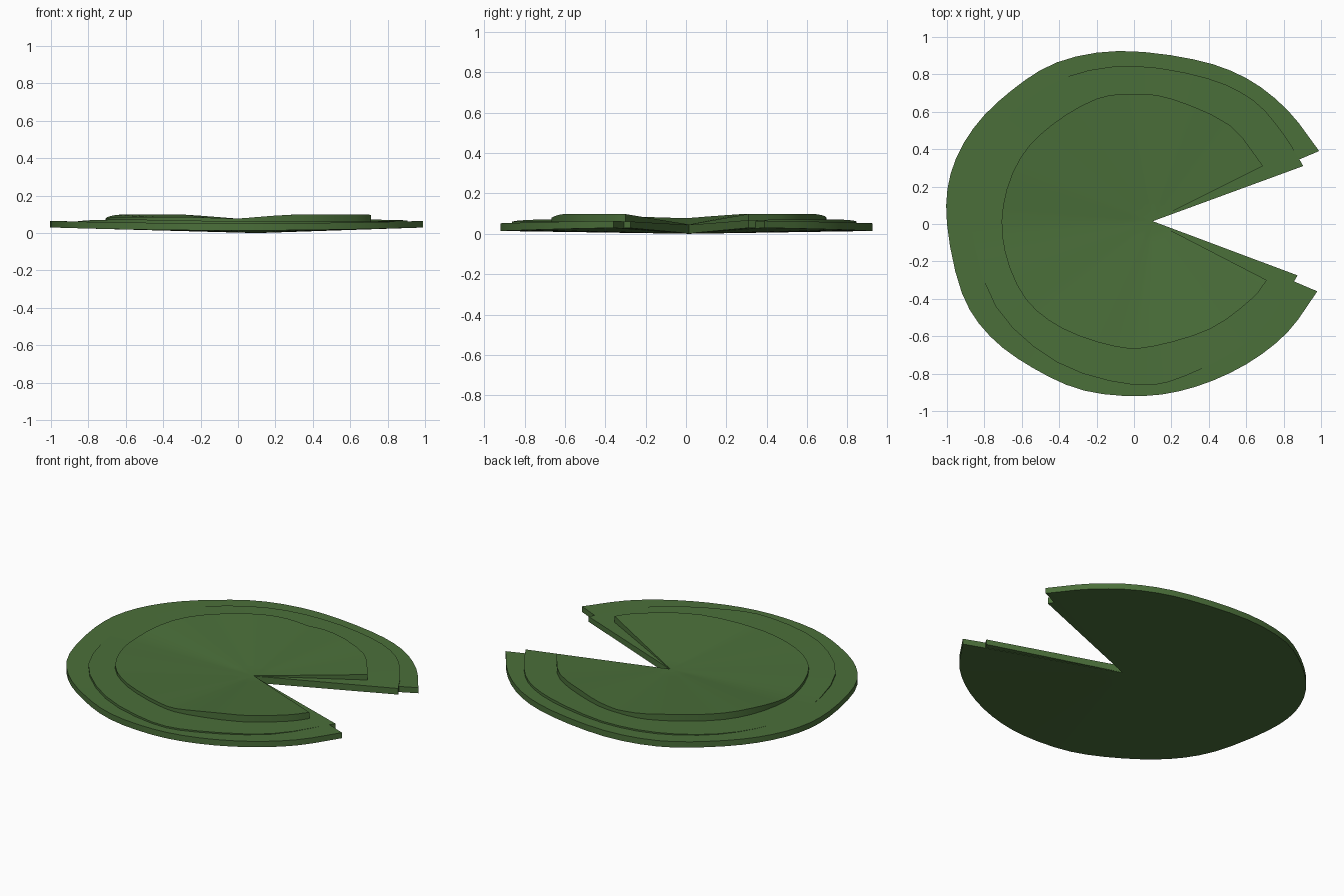
import bpy
import bmesh
import math
from mathutils import Vector

default_cube = bpy.data.objects.get("Cube")
if default_cube:
    bpy.data.objects.remove(default_cube, do_unlink=True)

# One flat leaf colour
leaf_green = bpy.data.materials.new("leaf_green")
leaf_green.use_nodes = True
colour = (0.07, 0.16, 0.042, 1)
leaf_green.diffuse_color = colour
shader = leaf_green.node_tree.nodes["Principled BSDF"]
shader.inputs["Base Color"].default_value = colour
shader.inputs["Roughness"].default_value = 0.8

# All layers share the inner point of the notch
APEX = Vector((0.1, 0.015))
RINGS = 6
STEPS = 3


def smooth_outline(points):
    """Catmull-Rom curve through the points, with sharp open ends."""
    pts = [Vector(p) for p in points]
    pts = [2 * pts[0] - pts[1]] + pts + [2 * pts[-1] - pts[-2]]
    curve = []
    for a, b, c, d in zip(pts, pts[1:], pts[2:], pts[3:]):
        for i in range(STEPS):
            t = i / STEPS
            curve.append(0.5 * (2 * b + (c - a) * t
                                + (2 * a - 5 * b + 4 * c - d) * t * t
                                + (3 * b - a - 3 * c + d) * t ** 3))
    curve.append(pts[-2])
    return curve


def underside(p):
    return 0.014 + 0.016 * p.x * p.x


def leaf_layer(name, points, rim_height, lift):
    """Closed, dished leaf sheet fanning from the notch apex to its outline."""
    bm = bmesh.new()
    outline = smooth_outline(points)

    def sheet(centre_z, height):
        rows = [[bm.verts.new((*APEX, centre_z))] * len(outline)]
        for ring in range(1, RINGS + 1):
            t = ring / RINGS
            row = []
            for p in outline:
                xy = APEX.lerp(p, t)
                z = centre_z + (height(p) - centre_z) * t
                row.append(bm.verts.new((xy.x, xy.y, z)))
            rows.append(row)
        return rows

    def skin(rows):
        for low, high in zip(rows, rows[1:]):
            for i in range(len(low) - 1):
                quad = (low[i], high[i], high[i + 1], low[i + 1])
                bm.faces.new(list(dict.fromkeys(quad)))

    top = sheet(0.042 + lift, rim_height)
    bottom = sheet(lift, lambda p: underside(p) + lift)
    skin(top)
    skin(bottom)
    # Rim and the two notch walls
    skin([bottom[-1], top[-1]])
    for end in (0, -1):
        skin([[row[end] for row in bottom], [row[end] for row in top]])
    bmesh.ops.recalc_face_normals(bm, faces=bm.faces)

    mesh = bpy.data.meshes.new(name)
    bm.to_mesh(mesh)
    bm.free()
    mesh.materials.append(leaf_green)
    obj = bpy.data.objects.new(name, mesh)
    bpy.context.collection.objects.link(obj)
    bpy.ops.object.select_all(action="DESELECT")
    obj.select_set(True)
    bpy.context.view_layer.objects.active = obj
    bpy.ops.object.shade_smooth_by_angle(angle=math.radians(30))


# Rim heights: wavy edges that rise on the diagonals
def outer_height(p):
    return 0.052 + 0.013 * p.x * p.x


def middle_height(p):
    return 0.061 + 0.011 * max(0, math.sin(2 * math.atan2(p.y, p.x)))


def inner_height(p):
    wave = min(1, 1.3 * abs(math.sin(2 * math.atan2(p.y, p.x))))
    if p.x < 0 and p.y < 0:
        wave *= 0.4
    return 0.077 + 0.022 * wave


# Broad outer leaf
leaf_layer("outer_leaf", [
    (0.99, 0.39), (0.82, 0.61), (0.6, 0.78), (0.32, 0.88), (-0.08, 0.925),
    (-0.41, 0.865), (-0.66, 0.71), (-0.86, 0.51), (-0.98, 0.27), (-1, 0),
    (-0.92, -0.37), (-0.77, -0.6), (-0.54, -0.77), (-0.27, -0.89),
    (0.05, -0.92), (0.33, -0.87), (0.6, -0.75), (0.82, -0.58), (0.98, -0.36),
], outer_height, 0)

# Middle leaf with a slightly narrower notch
leaf_layer("middle_leaf", [
    (0.905, 0.31), (0.8, 0.48), (0.64, 0.66), (0.39, 0.78), (0, 0.845),
    (-0.35, 0.79), (-0.65, 0.6), (-0.83, 0.32), (-0.87, 0), (-0.74, -0.44),
    (-0.41, -0.74), (0, -0.86), (0.28, -0.81), (0.65, -0.6), (0.875, -0.275),
], middle_height, 0.002)

# Raised inner leaf
leaf_layer("inner_leaf", [
    (0.69, 0.31), (0.51, 0.53), (0.2, 0.67), (0, 0.695), (-0.2, 0.67),
    (-0.44, 0.53), (-0.61, 0.35), (-0.7, 0.1), (-0.69, -0.15), (-0.58, -0.4),
    (-0.38, -0.56), (-0.1, -0.655), (0.1, -0.655), (0.41, -0.56),
    (0.63, -0.4), (0.71, -0.3),
], inner_height, 0.004)
